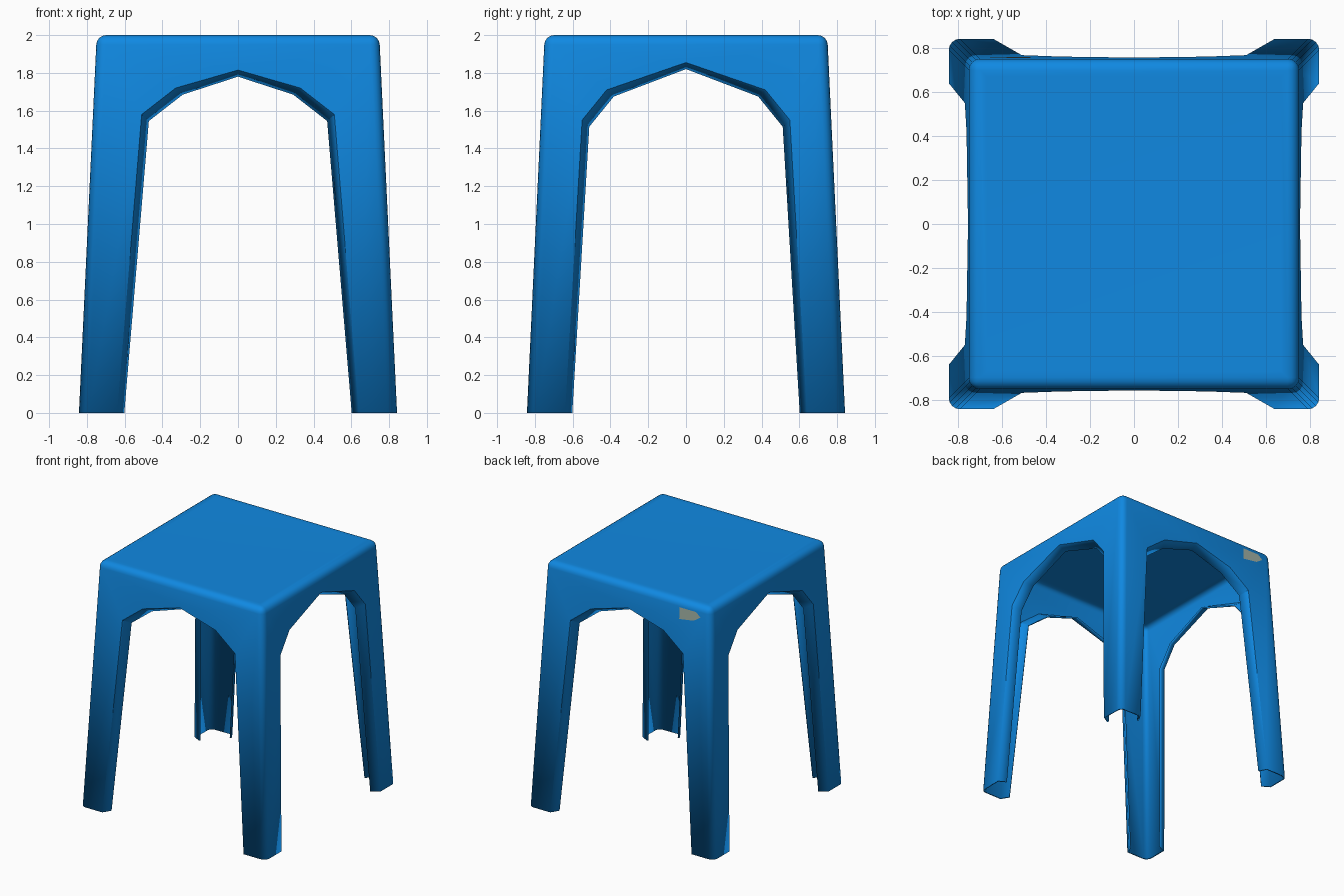
import bpy, bmesh, math
from mathutils import Matrix, Vector

if "Cube" in bpy.data.objects:
    bpy.data.objects.remove(bpy.data.objects["Cube"])

def material(name, color):
    m = bpy.data.materials.new(name)
    m.diffuse_color = (*color, 1)
    m.use_nodes = True
    m.node_tree.nodes["Principled BSDF"].inputs["Base Color"].default_value = m.diffuse_color
    return m

blue = material("blue plastic", (0.005, 0.25, 0.76))
beige = material("pale grey", (0.36, 0.45, 0.38))

FOOT, TAPER = 0.842, 0.047          # half width at the floor, inward lean per unit height

def lean(z):
    return FOOT - TAPER * z

def make_object(name, bm, mat):
    me = bpy.data.meshes.new(name)
    bm.to_mesh(me)
    bm.free()
    me.materials.append(mat)
    ob = bpy.data.objects.new(name, me)
    bpy.context.collection.objects.link(ob)
    return ob

# half arch from floor to crown: (distance from middle, height)
front_arch = [(0.64, 0), (0.51, 1.58), (0.33, 1.72), (0, 1.815)]
side_arch = [(0.64, 0), (0.55, 1.55), (0.42, 1.71), (0, 1.855)]

bm = bmesh.new()

# four leaning walls, each with its arch and an inward rolled lip
for i in range(4):
    half = front_arch if i % 2 == 0 else side_arch
    turn = Matrix.Rotation(i * math.pi / 2, 4, 'Z')
    arch = [(-x, z) for x, z in half] + [(x, z) for x, z in reversed(half[:-1])]
    outline = [(lean(0), 0), (lean(2), 2), (-lean(2), 2), (-lean(0), 0)]
    rim = [bm.verts.new(turn @ Vector((x, -lean(z), z))) for x, z in arch]
    edge = [bm.verts.new(turn @ Vector((x, -lean(z), z))) for x, z in outline]
    bm.faces.new(rim + edge)
    lip = []
    for x, z in arch:
        s = (x > 0) - (x < 0)
        drop = 0.035 if z > 0 else 0
        lip.append(bm.verts.new(turn @ Vector((x - s * 0.038, -lean(z) + 0.065, z - drop))))
    for a in range(len(rim) - 1):
        bm.faces.new((rim[a + 1], rim[a], lip[a], lip[a + 1]))

# seat top
h = lean(2)
seat = bm.faces.new([bm.verts.new((x * h, y * h, 2)) for x, y in ((-1, -1), (1, -1), (1, 1), (-1, 1))])
bmesh.ops.remove_doubles(bm, verts=bm.verts[:], dist=0.0005)

# soft corners down the legs and around the seat
def on_corner(v):
    return abs(abs(v.co.x) - lean(v.co.z)) < 1e-3 and abs(abs(v.co.y) - lean(v.co.z)) < 1e-3

corners = [e for e in bm.edges if len(e.link_faces) == 2 and all(on_corner(v) for v in e.verts)]
bmesh.ops.bevel(bm, geom=corners, offset=0.05, segments=4, profile=0.5, affect='EDGES')

# shallow dish in the seat
bm.normal_update()
seat = max((f for f in bm.faces if abs(f.normal.z) > 0.99), key=lambda f: f.calc_area())
bmesh.ops.inset_region(bm, faces=[seat], thickness=0.04)
mid = bmesh.ops.poke(bm, faces=[seat])["verts"][0]
mid.co.z -= 0.025
bmesh.ops.recalc_face_normals(bm, faces=bm.faces[:])
top = max(bm.faces, key=lambda f: f.calc_center_median().z)
if top.normal.z < 0:
    bmesh.ops.reverse_faces(bm, faces=bm.faces[:])

stool = make_object("stool_shell", bm, blue)
wall = stool.modifiers.new("wall thickness", 'SOLIDIFY')
wall.thickness = 0.014
wall.offset = -1
bpy.context.view_layer.objects.active = stool
stool.select_set(True)
bpy.ops.object.shade_smooth_by_angle(angle=math.radians(35))

# small pale sticker on the back of the apron
bm = bmesh.new()
pts = [(-0.47, 1.85), (-0.60, 1.87), (-0.66, 1.91), (-0.62, 1.945), (-0.47, 1.945)]
bm.faces.new([bm.verts.new((x, lean(z) + 0.004, z)) for x, z in pts])
bmesh.ops.recalc_face_normals(bm, faces=bm.faces[:])
for f in bm.faces:
    if f.normal.y < 0:
        f.normal_flip()
make_object("sticker", bm, beige)
